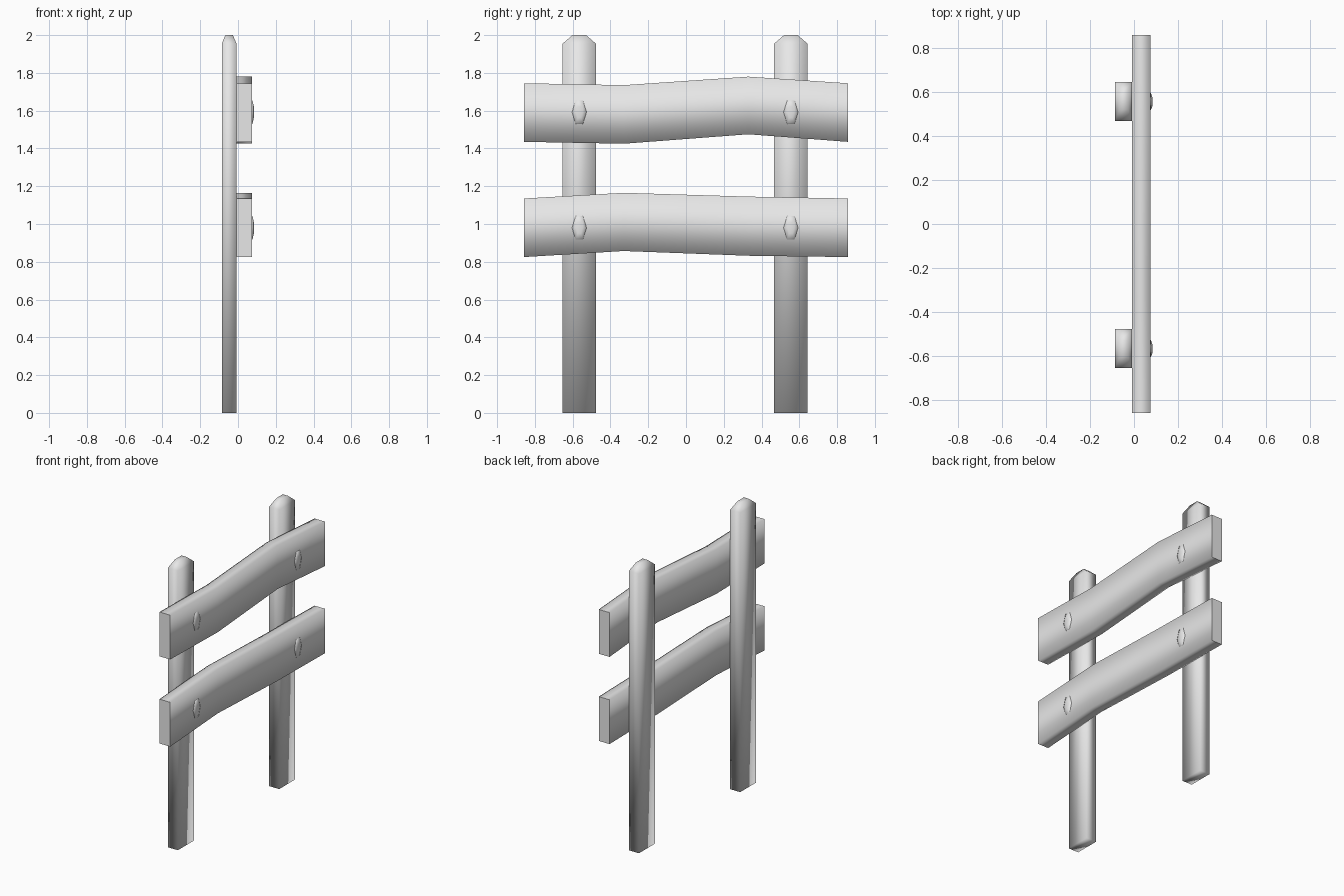
import bpy
import bmesh

cube = bpy.data.objects.get("Cube")
if cube:
    bpy.data.objects.remove(cube, do_unlink=True)

# Single plain grey for the whole fence
GREY = (0.8, 0.8, 0.8, 1.0)
grey = bpy.data.materials.new("plain grey")
grey.use_nodes = True
grey.diffuse_color = GREY
grey.node_tree.nodes["Principled BSDF"].inputs["Base Color"].default_value = GREY


def loft(name, rings, flat_ends=False):
    """Skin a list of matching point rings, cap both ends, shade smooth."""
    bm = bmesh.new()
    loops = [[bm.verts.new(p) for p in ring] for ring in rings]
    count = len(loops[0])
    for a, b in zip(loops, loops[1:]):
        for i in range(count):
            j = (i + 1) % count
            bm.faces.new((a[i], a[j], b[j], b[i])).smooth = True
    for end in (loops[0], loops[-1]):
        bm.faces.new(end).smooth = not flat_ends
    bmesh.ops.recalc_face_normals(bm, faces=bm.faces)
    mesh = bpy.data.meshes.new(name)
    bm.to_mesh(mesh)
    bm.free()
    mesh.materials.append(grey)
    obj = bpy.data.objects.new(name, mesh)
    bpy.context.collection.objects.link(obj)
    return obj


def rectangle(x, y, z, half_x, half_y):
    return [(x + sx * half_x, y + sy * half_y, z)
            for sx, sy in ((-1, -1), (1, -1), (1, 1), (-1, 1))]


POSTS = {"front": -0.565, "back": 0.555}
BACK_X, FACE_X = -0.008, 0.075

# Upright posts with a tapered crown
for side, y in POSTS.items():
    loft(side + "_post", [
        rectangle(-0.047, y, 0, 0.039, 0.088),
        rectangle(-0.047, y, 1.955, 0.039, 0.088),
        rectangle(-0.047, y, 2, 0.02, 0.036),
    ])

# Bent planks: each station is (y, bottom, top)
RAILS = {
    "upper": [(-0.857, 1.435, 1.745), (-0.33, 1.425, 1.735),
              (0.33, 1.475, 1.78), (0.857, 1.435, 1.745)],
    "lower": [(-0.857, 0.825, 1.135), (-0.33, 0.857, 1.165),
              (0.33, 0.832, 1.145), (0.857, 0.825, 1.135)],
}
for level, stations in RAILS.items():
    loft(level + "_rail", [
        [(BACK_X, y, low), (FACE_X, y, low), (FACE_X, y, high), (BACK_X, y, high)]
        for y, low, high in stations
    ], flat_ends=True)

# Domed six-sided pegs holding the planks to the posts
HEXAGON = [(-1, 0), (-0.5, 1), (0.5, 1), (1, 0), (0.5, -1), (-0.5, -1)]
for level, z in (("upper", 1.592), ("lower", 0.98)):
    for side, y in POSTS.items():
        loft(f"{level}_{side}_peg", [
            [(x, y + u * 0.04 * s, z + v * 0.064 * s) for u, v in HEXAGON]
            for x, s in ((0.07, 1), (0.077, 0.95), (0.084, 0.45))
        ])
